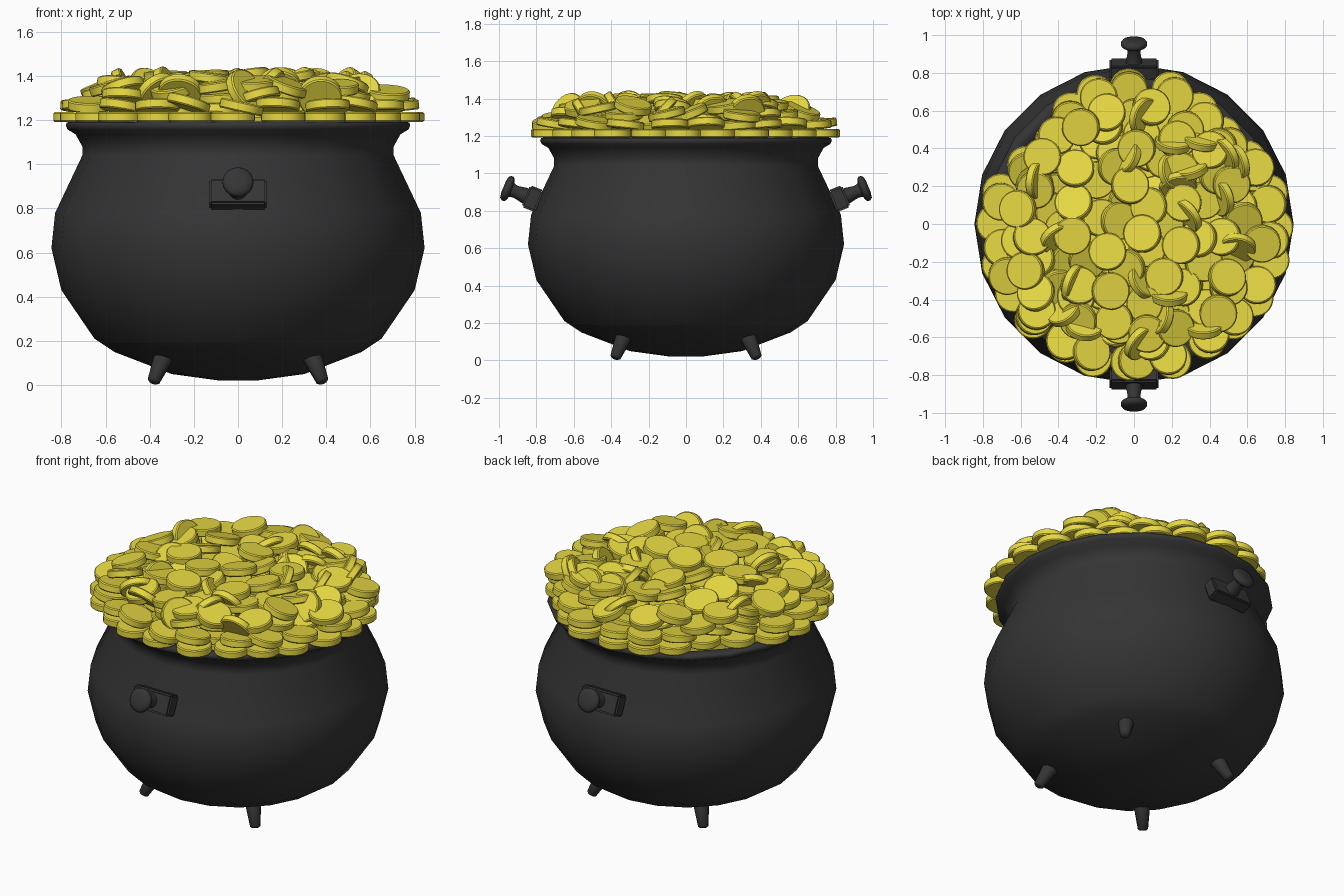
import bpy, bmesh, math, random
from mathutils import Vector, Matrix

if "Cube" in bpy.data.objects:
    bpy.data.objects.remove(bpy.data.objects["Cube"])

random.seed(11)


def material(name, rgb):
    m = bpy.data.materials.new(name)
    m.diffuse_color = (*rgb, 1)
    m.use_nodes = True
    m.node_tree.nodes["Principled BSDF"].inputs["Base Color"].default_value = m.diffuse_color
    return m


IRON = material("black_iron", (0.035, 0.035, 0.035))
GOLD = material("gold", (0.80, 0.69, 0.055))


def to_mesh(name, bm, mat, angle=35):
    bmesh.ops.recalc_face_normals(bm, faces=bm.faces)
    me = bpy.data.meshes.new(name)
    bm.to_mesh(me)
    bm.free()
    me.materials.append(mat)
    me.shade_smooth()
    me.set_sharp_from_angle(angle=math.radians(angle))
    return me


def place(name, me, matrix=Matrix()):
    ob = bpy.data.objects.new(name, me)
    ob.matrix_world = matrix
    bpy.context.collection.objects.link(ob)
    return ob


def lathe(name, profile, sides, mat, angle=35):
    """Spin (radius, z) points about z; open ends are capped."""
    bm = bmesh.new()
    rings = [[bm.verts.new((r * math.cos(i * math.tau / sides),
                            r * math.sin(i * math.tau / sides), z))
              for i in range(sides)] for r, z in profile]
    for a, b in zip(rings, rings[1:]):
        for i in range(sides):
            j = (i + 1) % sides
            bm.faces.new((a[i], a[j], b[j], b[i]))
    bm.faces.new(rings[0][::-1])
    bm.faces.new(rings[-1])
    return to_mesh(name, bm, mat, angle)


# Pot: outer wall, flared rim, then the inside down to its floor
pot = [(0.08, 0.02), (0.30, 0.05), (0.56, 0.15), (0.65, 0.21), (0.80, 0.43),
       (0.845, 0.62), (0.828, 0.78), (0.705, 1.04), (0.705, 1.08), (0.735, 1.135),
       (0.772, 1.158), (0.78, 1.175), (0.775, 1.19), (0.72, 1.193), (0.67, 1.13),
       (0.65, 1.04), (0.77, 0.77), (0.78, 0.60), (0.70, 0.38), (0.45, 0.18), (0.1, 0.10)]
place("pot", lathe("pot", pot, 20, IRON, 70))

# Four short splayed feet
foot = lathe("foot", [(0.02, 0), (0.029, 0.008), (0.045, 0.13), (0.048, 0.20)], 12, IRON, 50)
for sx, sy, label in ((-1, -1, "front_left"), (1, -1, "front_right"),
                      (-1, 1, "back_left"), (1, 1, "back_right")):
    lean = Vector((-0.42 * sx, -0.42 * sy, 1)).to_track_quat('Z', 'Y')
    place(label + "_foot", foot,
          Matrix.Translation((0.385 * sx, 0.38 * sy, 0.012)) @ lean.to_matrix().to_4x4())

# Handles: tilted mounting block with a stem and round knob, local z points outward
bm = bmesh.new()
bmesh.ops.create_cube(bm, size=1, matrix=Matrix.Diagonal((0.26, 0.125, 0.08, 1)))
bmesh.ops.bevel(bm, geom=bm.edges[:], offset=0.01, segments=2, affect='EDGES')
block = to_mesh("handle_block", bm, IRON, 60)
knob = lathe("handle_knob", [(0.045, 0.0), (0.042, 0.05), (0.033, 0.10), (0.04, 0.122),
                             (0.062, 0.128), (0.07, 0.138), (0.07, 0.15), (0.06, 0.163),
                             (0.03, 0.168)], 20, IRON, 50)
for side, turn in (("back", 0), ("front", math.pi)):
    m = (Matrix.Rotation(turn, 4, 'Z') @ Matrix.Translation((0, 0.82, 0.865))
         @ Matrix.Rotation(math.radians(-68), 4, 'X'))
    place(side + "_handle_block", block, m)
    place(side + "_handle_knob", knob, m)

# Low gold mound hidden beneath the coins to close the gaps
place("coin_bed", lathe("coin_bed", [(0.64, 1.08), (0.64, 1.18), (0.55, 1.22),
                                     (0.35, 1.27), (0.05, 1.29)], 24, GOLD))

# Coins: one bevelled disc shared by every coin
R, H = 0.1, 0.0225
coin = lathe("coin", [(R - 0.006, -H), (R, -H + 0.006), (R, H - 0.006), (R - 0.006, H)],
             28, GOLD, 30)

# Heap: drop coins one at a time on a height grid, each leaning on what lies below
STEP = 0.02
heights = {}
coins = []
disc = [(i, j) for i in range(-5, 6) for j in range(-5, 6) if i * i + j * j <= 25]
spread = sum((i * STEP) ** 2 for i, j in disc)


def edge(a):
    """Heap radius by angle: pulled in at the back left, slightly at the back right."""
    return (0.75 - 0.14 * math.exp(-((a - 2.4) / 0.35) ** 2)
            - 0.07 * math.exp(-((a - 0.8) / 0.35) ** 2))


def dome(r):
    return 1.44 - 0.03 * (r / 0.6) ** 2 - 0.08 * max(0, (r - 0.58) / 0.17) ** 2


def spot(power):
    a = random.uniform(-math.pi, math.pi)
    r = edge(a) * random.random() ** power
    return r * math.cos(a), r * math.sin(a)


def settle(x, y):
    """Resting height and slopes of a coin dropped at x, y."""
    ci, cj = round(x / STEP), round(y / STEP)
    h = [(i * STEP, j * STEP, heights.get((ci + i, cj + j), 1.192)) for i, j in disc]
    sx = sum(dx * z for dx, dy, z in h) / spread
    sy = sum(dy * z for dx, dy, z in h) / spread
    limit = min(1, 0.4 / max(0.01, math.hypot(sx, sy)))
    sx, sy = sx * limit, sy * limit
    gaps = sorted(z - sx * dx - sy * dy for dx, dy, z in h)
    return gaps[int(len(gaps) * 0.75)], sx, sy


def add_coin(centre, normal):
    coins.append(place(f"coin_{len(coins) + 1:03d}", coin, Matrix.Translation(centre)
                 @ Vector(normal).to_track_quat('Z', 'Y').to_matrix().to_4x4()))


def drop(x, y, z, sx, sy):
    add_coin((x, y, z + H), (-sx, -sy, 1))
    for i, j in disc:
        key = (round(x / STEP) + i, round(y / STEP) + j)
        top = z + 2 * H + sx * i * STEP + sy * j * STEP
        heights[key] = max(heights.get(key, 0), top)


# Flat coins lying on the rim, then a second ring resting over their joints
for ring, (n, inset) in enumerate(((24, 0), (22, 0.02))):
    for k in range(n):
        a = (k + ring / 2) * math.tau / n - math.pi + random.uniform(-0.04, 0.04)
        r = edge(a) - inset - random.uniform(0, 0.025)
        x, y = r * math.cos(a), r * math.sin(a)
        drop(x, y, *(settle(x, y) if ring else (1.192, 0, 0)))

# Fill the heap, always choosing the spot with most room below the dome
misses = 0
while len(coins) < 420 and misses < 60:
    best = None
    for _ in range(10):
        x, y = spot(0.45)
        s = settle(x, y)
        room = dome(math.hypot(x, y)) - s[0] - 2 * H - 0.7 * R * math.hypot(s[1], s[2])
        if best is None or room > best[0]:
            best = (room, x, y, s)
    room, x, y, s = best
    if room < 0:
        misses += 1
    else:
        drop(x, y, *s)

# A few coins standing almost on edge, half sunk in the heap
for k in range(22):
    x, y = spot(0.5)
    x, y = 0.9 * x, 0.9 * y
    t, w = math.radians(random.uniform(45, 70)), random.uniform(0, math.tau)
    add_coin((x, y, min(max(settle(x, y)[0] - 0.045, 1.29), 1.345)),
             (math.sin(t) * math.cos(w), math.sin(t) * math.sin(w), math.cos(t)))
